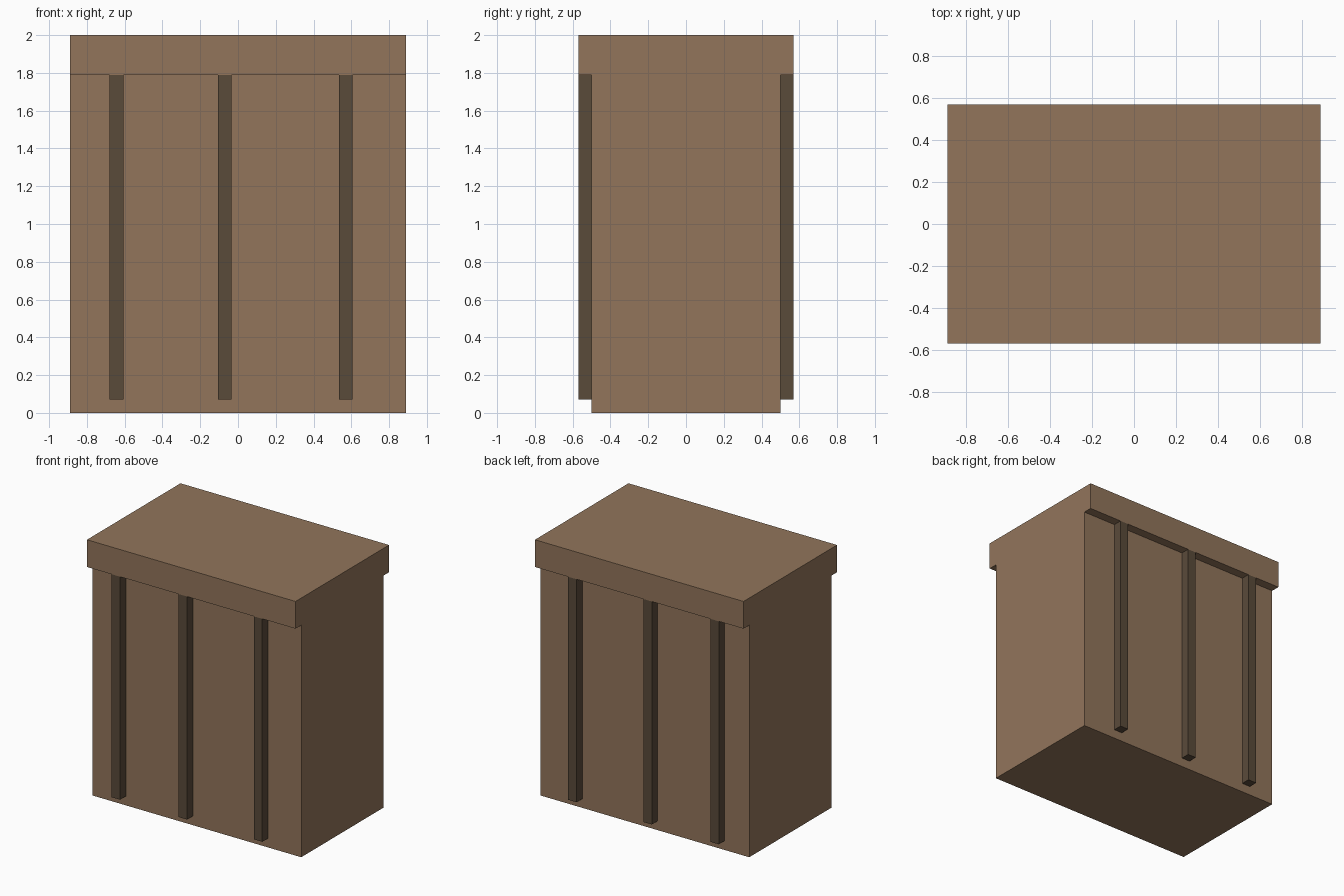
import bpy
import bmesh

cube = bpy.data.objects.get("Cube")
if cube:
    bpy.data.objects.remove(cube, do_unlink=True)


def make_material(name, rgb):
    mat = bpy.data.materials.new(name)
    mat.use_nodes = True
    color = (*rgb, 1.0)
    mat.diffuse_color = color
    mat.node_tree.nodes["Principled BSDF"].inputs["Base Color"].default_value = color
    return mat


def add_object(name, bm, mat):
    bmesh.ops.recalc_face_normals(bm, faces=bm.faces)
    mesh = bpy.data.meshes.new(name)
    bm.to_mesh(mesh)
    bm.free()
    mesh.materials.append(mat)
    obj = bpy.data.objects.new(name, mesh)
    bpy.context.collection.objects.link(obj)
    return obj


def add_extrusion(name, profile, x0, x1, mat):
    """Extrude a closed (y, z) profile along x."""
    bm = bmesh.new()
    face = bm.faces.new([bm.verts.new((x0, y, z)) for y, z in profile])
    result = bmesh.ops.extrude_face_region(bm, geom=[face])
    moved = [g for g in result["geom"] if isinstance(g, bmesh.types.BMVert)]
    bmesh.ops.translate(bm, verts=moved, vec=(x1 - x0, 0, 0))
    return add_object(name, bm, mat)


brown = make_material("brown wood", (0.287, 0.178, 0.105))
dark = make_material("dark brown wood", (0.102, 0.069, 0.042))

HALF_WIDTH, BODY_Y, CAP_Y = 0.89, 0.5, 0.57
CAP_Z, TOP, SLAT_Z, SLAT_HALF = 1.79, 2.0, 0.07, 0.036

# Body with overhanging top, one T-shaped profile
half = [(BODY_Y, 0), (BODY_Y, CAP_Z), (CAP_Y, CAP_Z), (CAP_Y, TOP)]
profile = half + [(-y, z) for y, z in reversed(half)]
add_extrusion("body_with_top", profile, -HALF_WIDTH, HALF_WIDTH, brown)

# Vertical slats on front and back
for side, sign in (("front", -1), ("back", 1)):
    for place, x in (("right", -0.643), ("middle", -0.071), ("left", 0.57)):
        slat = [(sign * BODY_Y, SLAT_Z), (sign * CAP_Y, SLAT_Z),
                (sign * CAP_Y, CAP_Z), (sign * BODY_Y, CAP_Z)]
        add_extrusion(f"{side}_slat_{place}", slat, x - SLAT_HALF, x + SLAT_HALF, dark)
